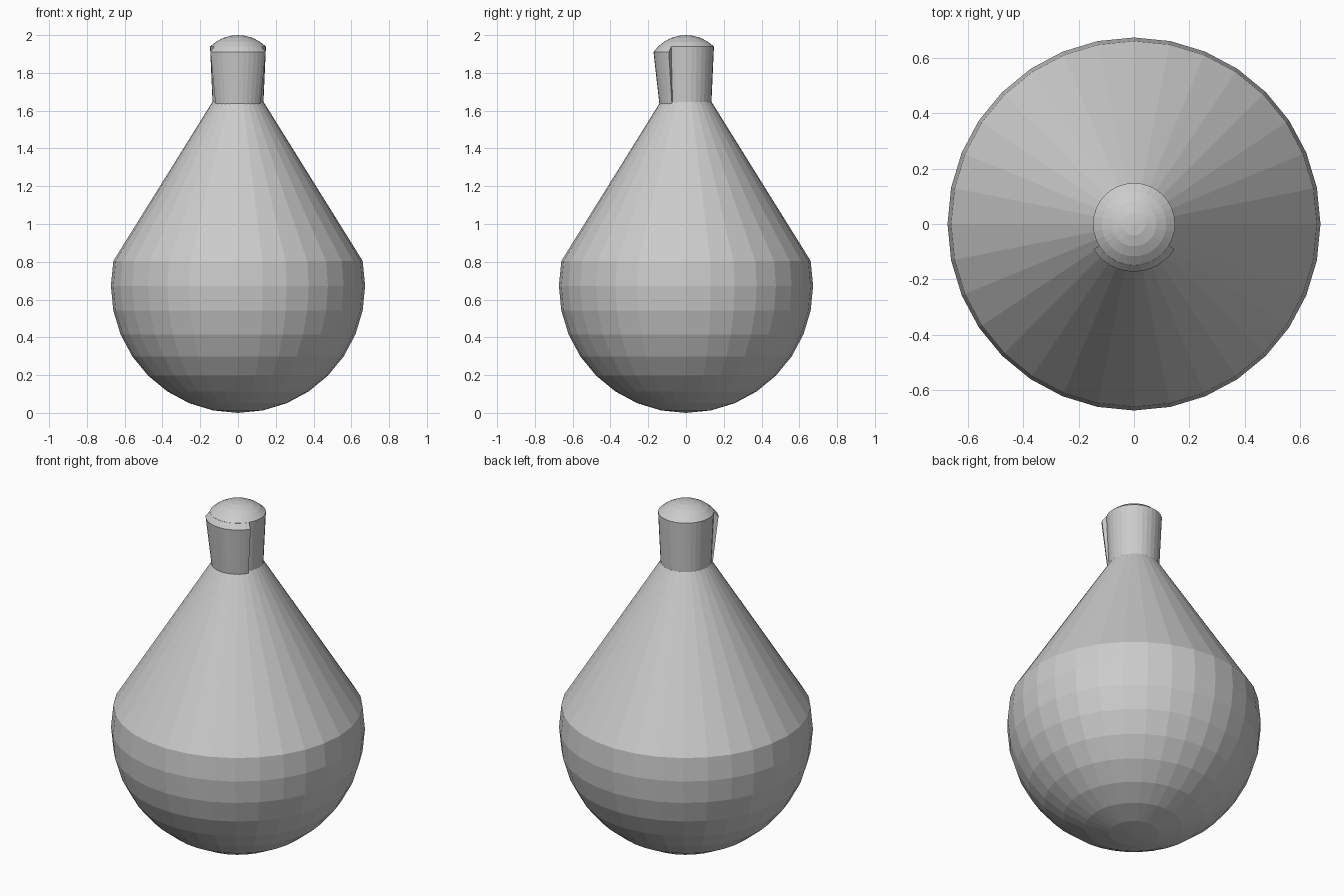
import bpy, bmesh
from math import sin, cos, radians, pi

if "Cube" in bpy.data.objects:
    bpy.data.objects.remove(bpy.data.objects["Cube"])

SEG = 32
STEP = radians(11.25)


def finish(name, bm):
    bmesh.ops.remove_doubles(bm, verts=bm.verts, dist=1e-5)
    bmesh.ops.recalc_face_normals(bm, faces=bm.faces)
    mesh = bpy.data.meshes.new(name)
    bm.to_mesh(mesh)
    bm.free()
    bpy.context.collection.objects.link(bpy.data.objects.new(name, mesh))


def lathe(name, profile, angles, closed_profile=False):
    """Sweep an (r, z) profile round z; a partial sweep gets end caps."""
    full = angles is None
    if full:
        angles = [2 * pi * i / SEG for i in range(SEG)]
    bm = bmesh.new()
    cols = [[bm.verts.new((r * cos(a), r * sin(a), z)) for r, z in profile]
            for a in angles]
    n = len(profile)
    rows = n if closed_profile else n - 1
    for i in range(len(cols) if full else len(cols) - 1):
        a, b = cols[i], cols[(i + 1) % len(cols)]
        for j in range(rows):
            k = (j + 1) % n
            quad = [a[j], b[j], b[k], a[k]]
            if profile[j][0] == 0:
                quad = [a[j], b[k], a[k]]
            elif profile[k][0] == 0:
                quad = [a[j], b[j], a[k]]
            bm.faces.new(quad)
    if not full:
        bm.faces.new(cols[0])
        bm.faces.new(cols[-1])
    finish(name, bm)


# Round belly running into a straight cone
R = 0.673
belly = [(0, 0)] + [(R * sin(i * STEP), R - R * cos(i * STEP)) for i in range(1, 10)]
lathe("flask_body", belly + [(0.135, 1.647), (0, 1.647)], None)

# Neck flaring slightly up to a domed top
D = 0.21
dome = [(D * sin(i * STEP), 1.79 + D * cos(i * STEP)) for i in range(4, 0, -1)]
lathe("neck", [(0, 1.63), (0.134, 1.63), (0.148, 1.939)] + dome[1:] + [(0, 2.0)], None)

# Front lip: raised sector of the neck, its top following the dome
lip = [(0.10, 1.627), (0.14, 1.627), (0.172, 1.91), (0.1485, 1.9385), (0.10, 1.93)]
half = radians(58)
lathe("front_lip", lip, [-pi / 2 - half + 2 * half * i / 12 for i in range(13)],
      closed_profile=True)
